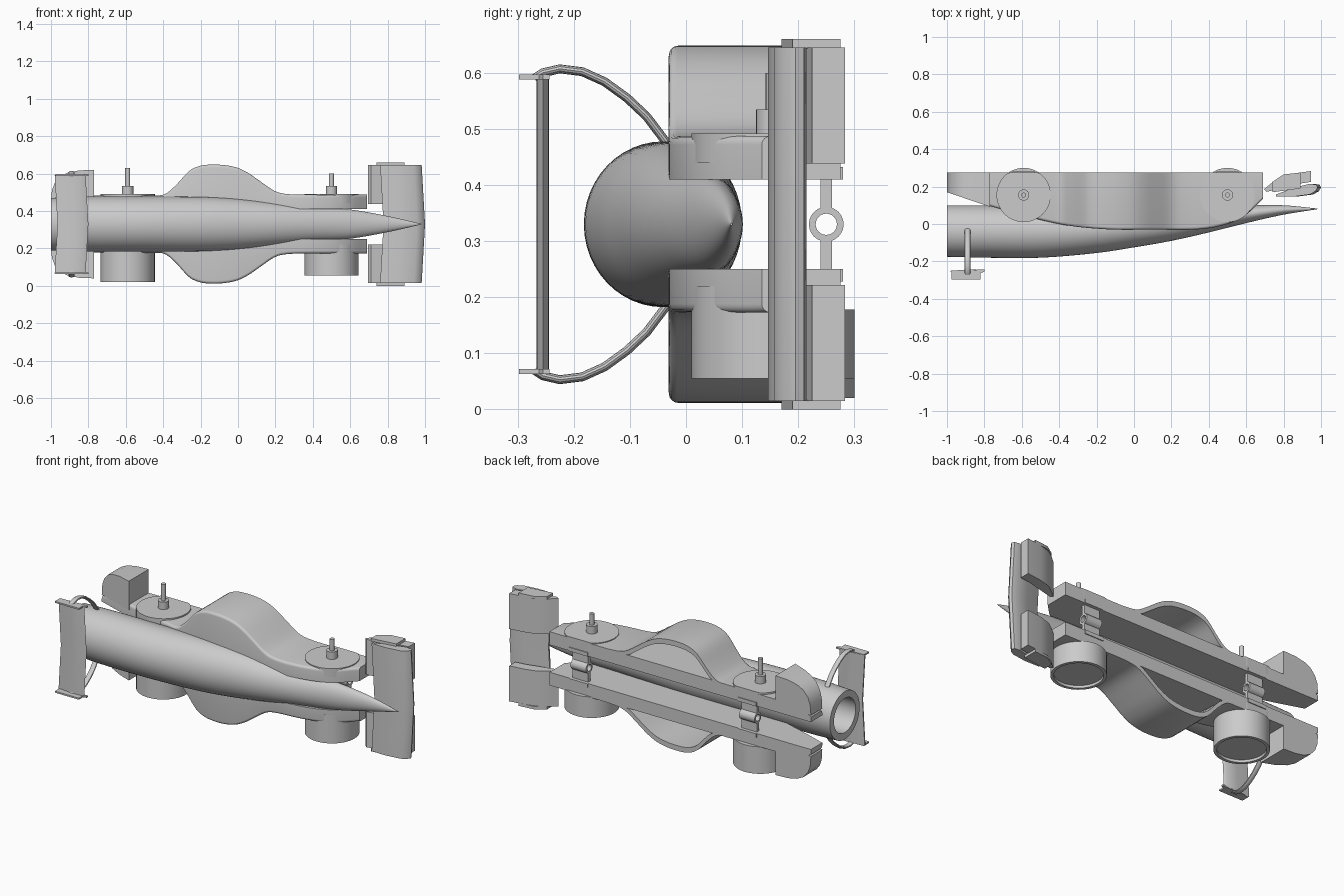
import bpy, bmesh
from math import sin, cos, pi, tau

if "Cube" in bpy.data.objects:
    bpy.data.objects.remove(bpy.data.objects["Cube"])

MID = 0.33  # z of the symmetry plane


def curve(pts, x):
    """Smooth interpolation through (x, value) points."""
    def slope(i):
        a, b = pts[max(i - 1, 0)], pts[min(i + 1, len(pts) - 1)]
        return (b[1] - a[1]) / (b[0] - a[0])
    x = min(max(x, pts[0][0]), pts[-1][0])
    i = max(k for k in range(len(pts) - 1) if pts[k][0] <= x)
    (x0, v0), (x1, v1) = pts[i], pts[i + 1]
    h = x1 - x0
    t = (x - x0) / h
    return (v0 * (2*t**3 - 3*t*t + 1) + v1 * (3*t*t - 2*t**3)
            + h * slope(i) * (t**3 - 2*t*t + t) + h * slope(i + 1) * (t**3 - t*t))


def loft(name, rings, closed=False):
    """Skin a list of point rings, capping the ends unless closed."""
    bm = bmesh.new()
    vs = [[bm.verts.new(p) for p in r] for r in rings]
    n = len(rings[0])
    pairs = list(zip(vs, vs[1:])) + ([(vs[-1], vs[0])] if closed else [])
    for a, b in pairs:
        for i in range(n):
            j = (i + 1) % n
            bm.faces.new((a[i], a[j], b[j], b[i]))
    if not closed:
        bm.faces.new(vs[0])
        bm.faces.new(vs[-1])
    bmesh.ops.remove_doubles(bm, verts=bm.verts, dist=1e-5)
    bmesh.ops.recalc_face_normals(bm, faces=bm.faces)
    me = bpy.data.meshes.new(name)
    bm.to_mesh(me)
    bm.free()
    ob = bpy.data.objects.new(name, me)
    bpy.context.collection.objects.link(ob)
    bpy.ops.object.select_all(action='DESELECT')
    ob.select_set(True)
    bpy.context.view_layer.objects.active = ob
    bpy.ops.object.shade_smooth_by_angle(angle=0.6)
    return ob


def both(name, rings):
    """Build a part on the +z side and its mirror on the -z side."""
    loft(name + "_a", rings)
    loft(name + "_b", [[(x, y, 2 * MID - z) for x, y, z in r] for r in rings])


def prism(outline, z0, z1):
    return [[(x, y, z) for x, y in outline] for z in (z0, z1)]


def turned(x, y, profile, n=48, ymax=9):
    """Rings about a z axis; profile is (radius, z)."""
    return [[(x + r * cos(tau * i / n), min(y + r * sin(tau * i / n), ymax), z)
             for i in range(n)] for r, z in profile]


# body: tapered shell with gas cartridge bore at the rear
BODY = [(-1, -.175, .10, .140), (-.8, -.18, .10, .147), (-.5, -.18, .10, .147),
        (-.2, -.155, .10, .145), (0, -.125, .10, .135), (.2, -.09, .10, .115),
        (.4, -.045, .10, .095), (.6, .005, .10, .078), (.8, .05, .10, .043),
        (.98, .079, .083, .002)]


def ellipse(x, cy, ry, rz, n=48):
    return [(x, cy + ry * cos(tau * i / n), MID + rz * sin(tau * i / n)) for i in range(n)]


rings = [ellipse(-.5, -.038, .1, .1), ellipse(-1, -.038, .1, .1)]
for k in range(61):
    x = -1 + 1.98 * k / 60
    t, b, w = (curve([(r[0], r[c]) for r in BODY], x) for c in (1, 2, 3))
    rings.append(ellipse(x, (t + b) / 2, (b - t) / 2, w))
loft("body", rings)

# side pods: long rails that swell into a hollow bulge, open underneath
TOP = [(-1, .17), (-.75, .09), (-.4, .0), (-.15, -.028), (.1, -.03), (.35, -.028),
       (.5, .0), (.6, .05), (.69, .135)]
OUT = [(-1, .44), (-.95, .465), (-.85, .48), (-.45, .484), (-.39, .49), (-.33, .54),
       (-.26, .615), (-.2, .642), (-.14, .648), (-.07, .645), (0, .63), (.06, .60),
       (.11, .565), (.2, .505), (.27, .49), (.4, .487), (.69, .487)]
rings = []
for k in range(86):
    x = -1 + 1.69 * k / 85
    yt, zo, yb, r = curve(TOP, x), curve(OUT, x), .275, .015
    zc = min(.485, zo - .015)
    w = max(0, zo - .03 - zc)
    yc = yt + .03 if w > 0 else yb
    ring = [(yb, .41), (yt, .41)]
    ring += [(yt + r - r * cos(a), zo - r + r * sin(a)) for a in (0, pi/8, pi/4, 3*pi/8, pi/2)]
    ring += [(yb, zo), (yb, zc + w), (yc, zc + w), (yc, zc), (yb, zc)]
    rings.append([(x, y, z) for y, z in ring])
both("side_pod", rings)

# fairings behind the rear wheels, sloping down to the tail
plan = [(-1, .45), (-.995, .51), (-.98, .55), (-.95, .585), (-.91, .605), (-.85, .617),
        (-.77, .62), (-.77, .45)]
both("rear_fairing", [[(x, .275, z) for x, z in plan],
                      [(x, .17 - .34 * (x + 1), z) for x, z in plan]])

# wheels on the lower side, hubs and bare axles on the upper side
for name, x, outer, tip in (("rear", -.59, .02, .63), ("front", .5, .055, .60)):
    both(name + "_wheel_mount", turned(x, .155, [(.145, .44), (.145, .492)], ymax=.275))
    loft(name + "_wheel", turned(x, .155, [(.125, .178), (.145, .178), (.145, outer),
                                           (.128, outer), (.128, outer + .015)]))
    loft(name + "_hub", turned(x, .155, [(.03, .48), (.03, .535)], 24))
    loft(name + "_axle", turned(x, .155, [(.013, .53), (.013, tip)], 16))
    # line guide ring with arms joining the rails
    loft(name + "_line_guide", [ellipse(x + dx, .25, r, r, 24) for dx, r in
                                ((-.05, .031), (.05, .031), (.05, .019), (-.05, .019))],
         closed=True)
    arm = [(x - .05, .24), (x + .05, .24), (x + .05, .26), (x - .05, .26)]
    both(name + "_guide_arm", prism(arm, MID + .026, .42))
    foot = [(x - .06, .22), (x + .06, .22), (x + .06, .28), (x - .06, .28)]
    both(name + "_guide_foot", prism(foot, .41, .432))


def foil(name, outline, half, sweep):
    loft(name, [[(x + sweep * (1 - abs(s)), y, MID + half * s) for x, y in outline]
                for s in (-1, 0, 1)])


# front wing: swept main plane, two rear flaps, end plates
foil("front_wing", [(.76, .148), (.85, .146), (.94, .158), (.97, .175), (.982, .195),
                    (.975, .21), (.94, .215), (.86, .195), (.76, .158)], .315, .018)
both("front_flap", prism([(.695, .185), (.73, .215), (.78, .25), (.85, .27), (.945, .283),
                          (.945, .225), (.88, .215), (.80, .195), (.71, .172)], .438, .645))
both("front_end_plate", prism([(.74, .17), (.89, .19), (.89, .275), (.80, .265),
                               (.74, .225)], .643, .66))

# rear wing: swept plane, end plates, curved struts down to the body
foil("rear_wing", [(-.98, -.257), (-.90, -.266), (-.84, -.265), (-.815, -.255),
                   (-.83, -.245), (-.90, -.244), (-.98, -.25)], .263, .015)
both("rear_end_plate", prism([(-.975, -.298), (-.82, -.298), (-.82, -.262), (-.80, -.255),
                              (-.80, -.243), (-.975, -.25)], .588, .597))
path = [(-.02, .455), (-.042, .485), (-.07, .522), (-.105, .555), (-.145, .584),
        (-.185, .602), (-.225, .607), (-.255, .6), (-.27, .59)]
rings = []
for k, (y, z) in enumerate(path):
    a, b = path[max(k - 1, 0)], path[min(k + 1, len(path) - 1)]
    dy, dz = b[0] - a[0], b[1] - a[1]
    d = (dy * dy + dz * dz) ** .5
    rings.append([(-.89 + .016 * cos(tau * i / 12), y - .008 * sin(tau * i / 12) * dz / d,
                   z + .008 * sin(tau * i / 12) * dy / d) for i in range(12)])
both("rear_wing_strut", rings)
